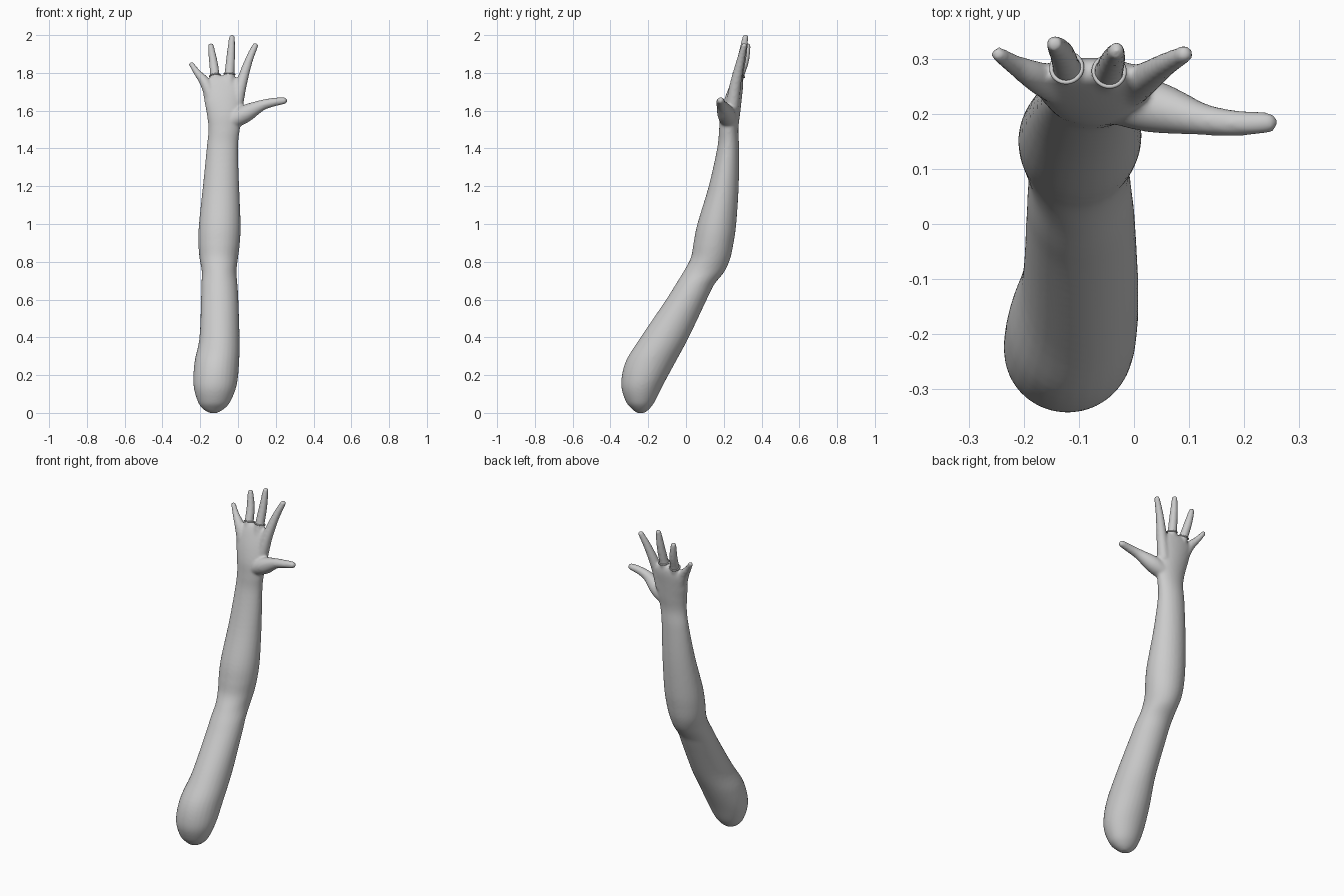
import bpy, bmesh, math
from mathutils import Vector

SIDES = 28


def spline(rows, steps=5):
    """Catmull-Rom resampling of rows of equal length."""
    out = []
    p = [rows[0]] + rows + [rows[-1]]
    for i in range(1, len(p) - 2):
        for s in range(steps):
            t = s / steps
            out.append([0.5 * (2 * b + (c - a) * t + (2 * a - 5 * b + 4 * c - d) * t * t
                               + (3 * b - a - 3 * c + d) * t ** 3)
                        for a, b, c, d in zip(p[i - 1], p[i], p[i + 1], p[i + 2])])
    return out + [rows[-1]]


def loft(bm, rows, level=False):
    """Skin ellipses; rows are x, y, z, half width, half depth."""
    rows = spline(rows)
    pts = [Vector(r[:3]) for r in rows]
    rings = []
    for i, r in enumerate(rows):
        tan = Vector((0, 0, 1)) if level else (
            pts[min(i + 1, len(pts) - 1)] - pts[max(i - 1, 0)]).normalized()
        u = Vector((0, 1, 0)).cross(tan).normalized()
        v = tan.cross(u)
        a, b = max(r[3], 0.002), max(r[4], 0.002)
        rings.append([bm.verts.new(pts[i] + u * a * math.cos(k * math.tau / SIDES)
                                   + v * b * math.sin(k * math.tau / SIDES))
                      for k in range(SIDES)])
    for lo, hi in zip(rings, rings[1:]):
        for k in range(SIDES):
            n = (k + 1) % SIDES
            bm.faces.new((lo[k], lo[n], hi[n], hi[k]))
    bm.faces.new(rings[0][::-1])
    bm.faces.new(rings[-1])


bm = bmesh.new()

# Arm and palm: z, left, right, front, back extents
outline = [
    (0.00, -0.150, -0.110, -0.260, -0.220),
    (0.02, -0.185, -0.075, -0.285, -0.195),
    (0.06, -0.213, -0.040, -0.318, -0.165),
    (0.15, -0.236, -0.006, -0.343, -0.120),
    (0.27, -0.230, 0.006, -0.320, -0.055),
    (0.40, -0.204, 0.008, -0.240, 0.015),
    (0.60, -0.196, 0.002, -0.105, 0.110),
    (0.68, -0.194, -0.003, -0.055, 0.150),
    (0.75, -0.192, -0.008, -0.012, 0.205),
    (0.82, -0.204, 0.000, 0.025, 0.235),
    (0.90, -0.210, 0.010, 0.040, 0.252),
    (1.00, -0.207, 0.014, 0.060, 0.266),
    (1.20, -0.186, 0.006, 0.120, 0.279),
    (1.40, -0.166, 0.000, 0.165, 0.281),
    (1.50, -0.157, 0.010, 0.175, 0.277),
    (1.58, -0.165, 0.025, 0.182, 0.286),
    (1.66, -0.180, 0.025, 0.203, 0.295),
    (1.73, -0.185, 0.024, 0.230, 0.302),
    (1.77, -0.155, 0.000, 0.250, 0.298),
    (1.785, -0.11, -0.05, 0.265, 0.285),
]
loft(bm, [((l + r) / 2, (f + b) / 2, z, (r - l) / 2, (b - f) / 2)
          for z, l, r, f, b in outline], level=True)

# Fingers and thumb: root, knuckle, middle, tip
digits = [
    [(-0.13, 0.245, 1.64, 0.034), (-0.172, 0.265, 1.745, 0.029),
     (-0.215, 0.288, 1.80, 0.019), (-0.246, 0.308, 1.845, 0.014)],
    [(-0.11, 0.250, 1.65, 0.034), (-0.121, 0.280, 1.775, 0.026),
     (-0.131, 0.310, 1.86, 0.023), (-0.144, 0.327, 1.942, 0.016)],
    [(-0.05, 0.245, 1.65, 0.034), (-0.046, 0.274, 1.78, 0.027),
     (-0.038, 0.298, 1.89, 0.023), (-0.032, 0.314, 1.987, 0.016)],
    [(-0.01, 0.245, 1.62, 0.036), (0.017, 0.262, 1.74, 0.030),
     (0.055, 0.288, 1.86, 0.022), (0.091, 0.308, 1.944, 0.016)],
    [(-0.03, 0.225, 1.55, 0.045), (0.04, 0.212, 1.585, 0.047),
     (0.125, 0.190, 1.628, 0.029), (0.19, 0.183, 1.645, 0.023),
     (0.242, 0.184, 1.653, 0.019)],
]
for d in digits:
    rows = [(x, y, z, r, r) for x, y, z, r in d]
    tip, r = Vector(d[-1][:3]), d[-1][3]
    out = (tip - Vector(d[-2][:3])).normalized()
    rows += [(*(tip + out * r * 0.7), r * 0.72, r * 0.72), (*(tip + out * r), 0.003, 0.003)]
    loft(bm, rows)

mesh = bpy.data.meshes.new("arm")
bm.to_mesh(mesh)
bm.free()
arm = bpy.data.objects.new("arm", mesh)
bpy.context.collection.objects.link(arm)

# Fuse arm and fingers into one smooth skin
remesh = arm.modifiers.new("Fuse", 'REMESH')
remesh.mode = 'VOXEL'
remesh.voxel_size = 0.007
remesh.use_smooth_shade = True
smooth = arm.modifiers.new("Soften", 'SMOOTH')
smooth.factor = 0.5
smooth.iterations = 8

# Finger rings
for name, d in (("ring_finger_band", digits[1]), ("middle_finger_band", digits[2])):
    axis = Vector(d[2][:3]) - Vector(d[1][:3])
    centre = Vector(d[1][:3]) + axis * 0.12
    bpy.ops.mesh.primitive_torus_add(
        major_radius=0.028, minor_radius=0.004, major_segments=32, minor_segments=8,
        location=centre, rotation=axis.to_track_quat('Z', 'Y').to_euler())
    band = bpy.context.object
    band.name = name
    bpy.ops.object.shade_smooth()
